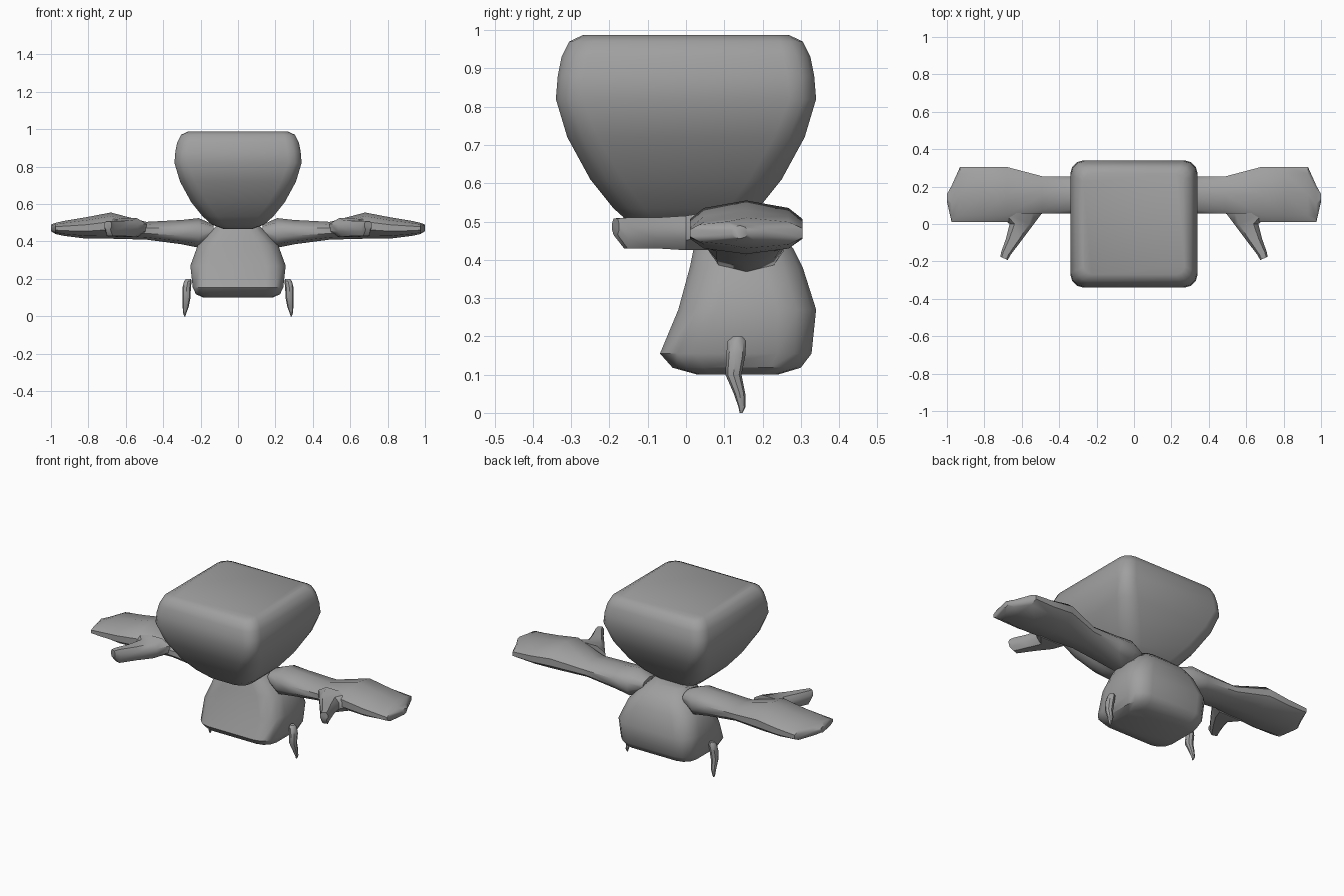
import bpy, bmesh, math

grey = bpy.data.materials.new("plain grey")
grey.diffuse_color = (0.35, 0.35, 0.35, 1)


def loft(name, rings, angle=40):
    """Skin a stack of equal-length rings and cap both ends."""
    bm = bmesh.new()
    rows = [[bm.verts.new(p) for p in ring] for ring in rings]
    n = len(rows[0])
    for a, b in zip(rows, rows[1:]):
        for i in range(n):
            j = (i + 1) % n
            bm.faces.new((a[i], a[j], b[j], b[i]))
    bm.faces.new(rows[0][::-1])
    bm.faces.new(rows[-1])
    bmesh.ops.recalc_face_normals(bm, faces=bm.faces)
    mesh = bpy.data.meshes.new(name)
    bm.to_mesh(mesh)
    bm.free()
    mesh.materials.append(grey)
    obj = bpy.data.objects.new(name, mesh)
    bpy.context.collection.objects.link(obj)
    bpy.ops.object.select_all(action='DESELECT')
    obj.select_set(True)
    bpy.context.view_layer.objects.active = obj
    bpy.ops.object.shade_smooth_by_angle(angle=math.radians(angle))
    return obj


def rounded_rect(hx, y0, y1, z, r):
    """Horizontal rectangle ring with rounded corners."""
    cy, hy = (y0 + y1) / 2, (y1 - y0) / 2
    pts = []
    for k, (sx, sy) in enumerate(((1, 1), (-1, 1), (-1, -1), (1, -1))):
        for s in range(4):
            a = math.radians(90 * k + 30 * s)
            pts.append((sx * (hx - r) + r * math.cos(a),
                        cy + sy * (hy - r) + r * math.sin(a), z))
    return pts


def both_sides(name, rings):
    """Build a part on the right and its mirror image on the left."""
    for label, s in (("right", 1), ("left", -1)):
        loft(f"{label}_{name}", [[(s * x, y, z) for x, y, z in r] for r in rings])


# Head: flat-topped block tapering to the neck (half width, height, corner radius)
head = [(0.08, 0.468, 0.05), (0.14, 0.49, 0.07), (0.19, 0.535, 0.08),
        (0.25, 0.61, 0.085), (0.31, 0.72, 0.08), (0.34, 0.82, 0.07),
        (0.335, 0.88, 0.07), (0.325, 0.93, 0.07), (0.305, 0.97, 0.06),
        (0.27, 0.987, 0.045)]
loft("head", [rounded_rect(h, -h, h, z, r) for h, z, r in head])

# Body: pear shape leaning forward at its base
body = [(0.185, 0.03, 0.24, 0.10, 0.06), (0.225, -0.035, 0.30, 0.118, 0.08),
        (0.242, -0.068, 0.328, 0.155, 0.09), (0.255, -0.02, 0.34, 0.27, 0.10),
        (0.215, 0.01, 0.305, 0.38, 0.10), (0.17, 0.02, 0.28, 0.43, 0.09),
        (0.11, 0.04, 0.21, 0.49, 0.06)]
loft("body", [rounded_rect(*row) for row in body])

# Arm and mitten: x, front y, back y, bottom z, top z
profile = [(1, 0.3), (0.75, 0.72), (0, 1), (-0.75, 0.72), (-1, 0.3),
           (-1, -0.3), (-0.75, -0.75), (0, -1), (0.75, -0.75), (1, -0.3)]
arm = [(0.13, 0.09, 0.22, 0.42, 0.49), (0.21, 0.06, 0.255, 0.367, 0.525),
       (0.30, 0.055, 0.255, 0.385, 0.515), (0.49, 0.055, 0.255, 0.41, 0.505),
       (0.68, 0.01, 0.305, 0.415, 0.555), (0.81, 0.01, 0.305, 0.415, 0.53),
       (0.93, 0.01, 0.305, 0.43, 0.51), (0.975, 0.01, 0.205, 0.44, 0.50),
       (1.0, 0.12, 0.16, 0.455, 0.49)]
both_sides("arm", [[(x, (y0 + y1) / 2 + u * (y1 - y0) / 2,
                     (z0 + z1) / 2 + v * (z1 - z0) / 2) for u, v in profile]
                   for x, y0, y1, z0, z1 in arm])

# Thumb: inner edge, outer edge, bottom z, top z
thumb = [((0.49, 0.06), (0.74, 0.06), 0.425, 0.525),
         ((0.535, 0.0), (0.665, 0.0), 0.425, 0.515),
         ((0.595, -0.08), (0.685, -0.08), 0.43, 0.51),
         ((0.66, -0.165), (0.71, -0.15), 0.43, 0.51),
         ((0.675, -0.193), (0.715, -0.175), 0.465, 0.508)]
both_sides("thumb", [[(a[0] + (b[0] - a[0]) * u, a[1] + (b[1] - a[1]) * u,
                       z0 + (z1 - z0) * v)
                      for u, v in ((0, 0.3), (0.2, 0), (0.8, 0), (1, 0.3),
                                   (1, 0.7), (0.8, 1), (0.2, 1), (0, 0.7))]
                     for a, b, z0, z1 in thumb])

# Leg: thin curved spike at the hip (x, y, z, half x, half y)
leg = [(0.265, 0.135, 0.20, 0.013, 0.012), (0.268, 0.133, 0.188, 0.02, 0.024),
       (0.275, 0.13, 0.15, 0.023, 0.025), (0.276, 0.124, 0.10, 0.022, 0.021),
       (0.28, 0.14, 0.05, 0.016, 0.015), (0.285, 0.146, 0.015, 0.008, 0.009),
       (0.285, 0.144, 0.0, 0.003, 0.004)]
both_sides("leg", [[(x + a * math.cos(t * math.pi / 4), y + b * math.sin(t * math.pi / 4), z)
                    for t in range(8)] for x, y, z, a, b in leg])
